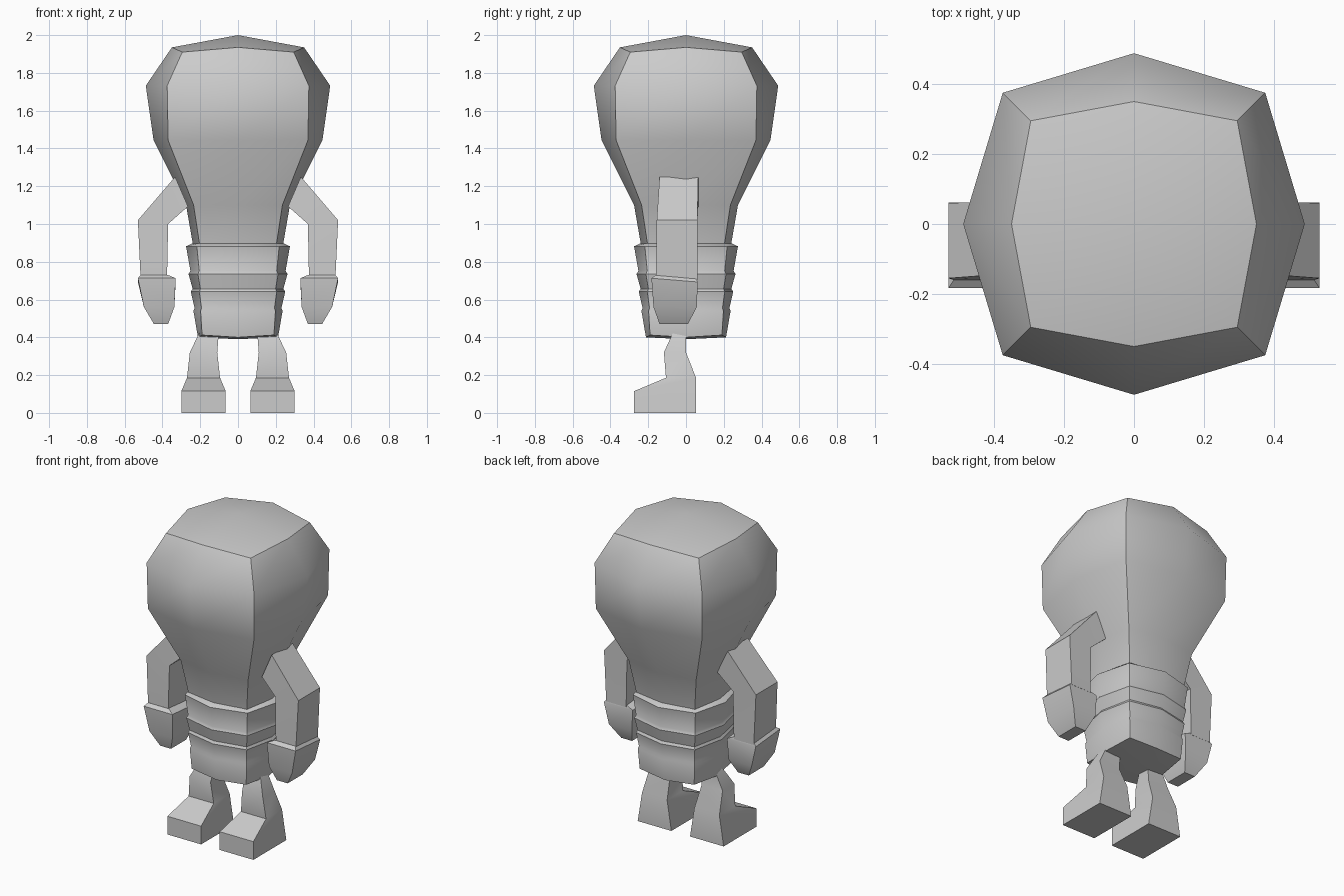
import bpy, bmesh, math

if "Cube" in bpy.data.objects:
    bpy.data.objects.remove(bpy.data.objects["Cube"])

grey = bpy.data.materials.new("light grey")
grey.diffuse_color = (0.6, 0.6, 0.6, 1)
grey.use_nodes = True
grey.node_tree.nodes["Principled BSDF"].inputs["Base Color"].default_value = grey.diffuse_color


def loft(name, rings, bottom=None, top=None, angle=30):
    """Skin equal-length rings of points, closing ends with a cap or a fan."""
    bm = bmesh.new()
    loops = [[bm.verts.new(p) for p in ring] for ring in rings]
    n = len(loops[0])
    for a, b in zip(loops, loops[1:]):
        for i in range(n):
            j = (i + 1) % n
            bm.faces.new((a[i], a[j], b[j], b[i]))
    for loop, tip in ((loops[0], bottom), (loops[-1], top)):
        if tip is None:
            bm.faces.new(loop)
        else:
            v = bm.verts.new((0, 0, tip))
            for i in range(n):
                bm.faces.new((loop[i], loop[(i + 1) % n], v))
    bmesh.ops.remove_doubles(bm, verts=bm.verts, dist=0.0005)
    bmesh.ops.recalc_face_normals(bm, faces=bm.faces)
    mesh = bpy.data.meshes.new(name)
    bm.to_mesh(mesh)
    bm.free()
    mesh.materials.append(grey)
    mesh.shade_smooth()
    mesh.set_sharp_from_angle(angle=math.radians(angle))
    obj = bpy.data.objects.new(name, mesh)
    bpy.context.collection.objects.link(obj)
    return obj


def bowed_square(mid, corner, z_mid, z_corner):
    """Square ring whose side midpoints bulge outwards."""
    m, c = mid, corner
    return [(x, y, z_mid if x * y == 0 else z_corner) for x, y in
            ((m, 0), (c, c), (0, m), (-c, c), (-m, 0), (-c, -c), (0, -m), (c, -c))]


def box_ring(s, x0, x1, y0, y1, z_in, z_out=None, z_back=0.0):
    """Four points, mirrored by side s; height can differ outwards and at the back."""
    z_out = z_in if z_out is None else z_out
    return [(s * x0, y0, z_in), (s * x1, y0, z_out),
            (s * x1, y1, z_out + z_back), (s * x0, y1, z_in + z_back)]


# Glass bulb head
loft("bulb", [bowed_square(*r) for r in (
    (0.235, 0.20, 0.87, 0.87), (0.275, 0.235, 1.10, 1.10),
    (0.447, 0.37, 1.443, 1.443), (0.488, 0.375, 1.732, 1.732),
    (0.35, 0.295, 1.935, 1.91))], top=2.0, angle=40)

# Screw base with stepped ridges
loft("screw_base", [bowed_square(*r) for r in (
    (0.212, 0.19, 0.40, 0.412), (0.236, 0.198, 0.54, 0.54),
    (0.230, 0.193, 0.555, 0.555), (0.250, 0.205, 0.642, 0.642),
    (0.240, 0.199, 0.657, 0.657), (0.262, 0.212, 0.735, 0.735),
    (0.252, 0.205, 0.752, 0.752), (0.275, 0.218, 0.882, 0.882),
    (0.235, 0.20, 0.90, 0.90))], bottom=0.39, top=0.90, angle=40)

for s, side in ((-1, "right"), (1, "left")):
    # Leg and wedge-shaped foot
    shin = box_ring(s, 0.095, 0.27, -0.106, 0.053, 0.186)
    foot = box_ring(s, 0.065, 0.30, -0.275, 0.053, 0.115)
    loft(side + "_leg", [
        box_ring(s, 0.065, 0.30, -0.275, 0.053, 0),
        foot[:2] + shin[2:], shin,
        box_ring(s, 0.11, 0.255, -0.117, 0.0, 0.32),
        box_ring(s, 0.10, 0.195, -0.06, 0.0, 0.445)])

    # Bent arm
    loft(side + "_arm", [
        box_ring(s, 0.376, 0.515, -0.16, 0.06, 0.70),
        box_ring(s, 0.37, 0.53, -0.155, 0.06, 1.00, 1.02),
        box_ring(s, 0.265, 0.333, -0.14, 0.065, 1.093, 1.25)])

    # Mitten hand with cuff
    loft(side + "_hand", [
        box_ring(s, 0.37, 0.445, -0.14, 0.01, 0.47),
        box_ring(s, 0.337, 0.498, -0.172, 0.057, 0.56),
        box_ring(s, 0.33, 0.53, -0.183, 0.062, 0.713, z_back=-0.02),
        box_ring(s, 0.37, 0.515, -0.16, 0.055, 0.73, z_back=-0.02)])
